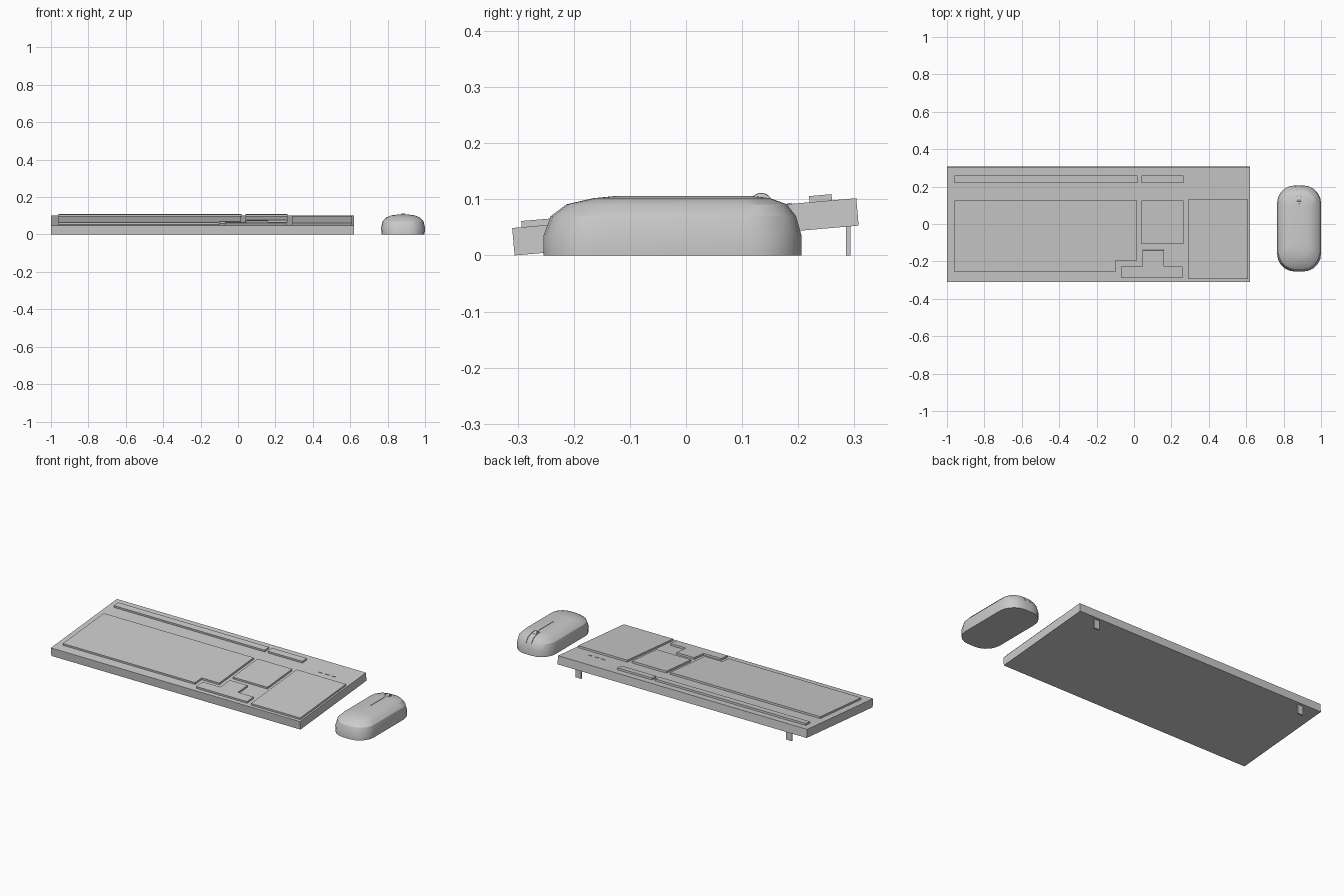
import bpy, bmesh, math
from mathutils import Matrix, Vector

if "Cube" in bpy.data.objects:
    bpy.data.objects.remove(bpy.data.objects["Cube"])

TILT = math.radians(4.95)
BOARD = Matrix.Translation((0, -0.3055, 0)) @ Matrix.Rotation(TILT, 4, 'X')
THICK = 0.049
MX = 0.8825  # mouse centre line


def finish(bm, name):
    bmesh.ops.recalc_face_normals(bm, faces=bm.faces)
    me = bpy.data.meshes.new(name)
    bm.to_mesh(me)
    bm.free()
    ob = bpy.data.objects.new(name, me)
    bpy.context.collection.objects.link(ob)
    return ob


def prism(name, base, direction, mat=Matrix()):
    """Extrude a closed outline of 3D points along a direction."""
    bm = bmesh.new()
    face = bm.faces.new([bm.verts.new(p) for p in base])
    new = bmesh.ops.extrude_face_region(bm, geom=[face])['geom']
    bmesh.ops.translate(bm, vec=direction,
                        verts=[v for v in new if isinstance(v, bmesh.types.BMVert)])
    bm.transform(mat)
    return finish(bm, name)


def rect(x0, x1, y0, y1):
    return [(x0, y0), (x1, y0), (x1, y1), (x0, y1)]


def panel(name, outline, height=0.011):
    """Raised block on the tilted top; outline is given in top-view x, y."""
    pts = [(x, (y + 0.31) / math.cos(TILT), THICK - 0.004) for x, y in outline]
    return prism(name, pts, (0, 0, height + 0.004), BOARD)


# keyboard body
prism("keyboard_body", [(x, y, 0) for x, y in rect(-1, 0.62, 0, 0.6155)], (0, 0, THICK), BOARD)

# key blocks
panel("function_keys", rect(-0.96, 0.02, 0.22, 0.26))
panel("system_keys", rect(0.04, 0.265, 0.22, 0.26))
panel("main_keys", [(-0.96, -0.255), (-0.10, -0.255), (-0.10, -0.195),
                    (0.015, -0.195), (0.015, 0.125), (-0.96, 0.125)])
panel("navigation_keys", rect(0.04, 0.265, -0.105, 0.125))
panel("arrow_keys", [(-0.07, -0.287), (0.26, -0.287), (0.26, -0.227), (0.16, -0.227),
                     (0.16, -0.14), (0.045, -0.14), (0.045, -0.227), (-0.07, -0.227)])
panel("number_pad", rect(0.29, 0.61, -0.293, 0.132))

# indicator lights
for i, x in enumerate((0.41, 0.452, 0.495)):
    panel(f"indicator_light_{i + 1}", rect(x - 0.012, x + 0.012, 0.181, 0.188), 0.002)

# folding feet
for side, x in (("left", -0.875), ("right", 0.495)):
    prism(f"foot_{side}", [(a, b, 0) for a, b in rect(x - 0.018, x + 0.018, 0.285, 0.293)],
          (0, 0, 0.058))

# mouse shell lofted from rounded-rectangle rings: z, half width, back y, front y
RINGS = [(0, 0.115, -0.254, 0.206), (0.035, 0.1175, -0.254, 0.206),
         (0.07, 0.110, -0.241, 0.196), (0.091, 0.090, -0.213, 0.180),
         (0.102, 0.062, -0.165, 0.150), (0.106, 0.032, -0.125, 0.118)]
bm = bmesh.new()
prev = None
for z, w, y0, y1 in RINGS:
    r = w * 0.8
    ring = []
    for k, (cx, cy) in enumerate(((w - r, y1 - r), (r - w, y1 - r), (r - w, y0 + r), (w - r, y0 + r))):
        for j in range(6):
            a = math.radians(90 * k + 18 * j)
            ring.append(bm.verts.new((MX + cx + r * math.cos(a), cy + r * math.sin(a), z)))
    if prev:
        n = len(ring)
        for i in range(n):
            bm.faces.new((prev[i], prev[(i + 1) % n], ring[(i + 1) % n], ring[i]))
    else:
        bm.faces.new(ring)
    prev = ring
bm.faces.new(prev)
shell = finish(bm, "mouse_shell")
bpy.context.view_layer.objects.active = shell
shell.select_set(True)
bpy.ops.object.shade_smooth_by_angle(angle=math.radians(25))

# grooves beside the wheel and along the middle
CREST = [(0.2, 0.06), (0.196, 0.07), (0.18, 0.091), (0.15, 0.102), (0.118, 0.106)]


def groove(name, x, path, width=0.003, depth=0.003):
    outer = [(y + 0.02, z + 0.02) for y, z in path]
    inner = [(y - depth * 0.7, z - depth) for y, z in reversed(path)]
    cutter = prism(name, [(x - width / 2, y, z) for y, z in outer + inner], (width, 0, 0))
    cutter.hide_render = True
    cutter.hide_set(True)
    mod = shell.modifiers.new(name, 'BOOLEAN')
    mod.operation = 'DIFFERENCE'
    mod.object = cutter


groove("groove_cutter_left", MX - 0.017, CREST)
groove("groove_cutter_right", MX + 0.017, CREST)
groove("groove_cutter_middle", MX, [(0.11, 0.106), (-0.03, 0.106)])

# scroll wheel
bm = bmesh.new()
bmesh.ops.create_cone(bm, cap_ends=True, segments=20, radius1=0.02, radius2=0.02, depth=0.022,
                      matrix=Matrix.Translation((MX, 0.134, 0.0915)) @ Matrix.Rotation(math.pi / 2, 4, 'Y'))
bmesh.ops.bevel(bm, geom=[e for e in bm.edges if abs(e.verts[0].co.x - e.verts[1].co.x) < 1e-5],
                offset=0.003, segments=2, affect='EDGES', profile=0.5)
wheel = finish(bm, "scroll_wheel")
bpy.ops.object.select_all(action='DESELECT')
bpy.context.view_layer.objects.active = wheel
wheel.select_set(True)
bpy.ops.object.shade_smooth_by_angle(angle=math.radians(40))
